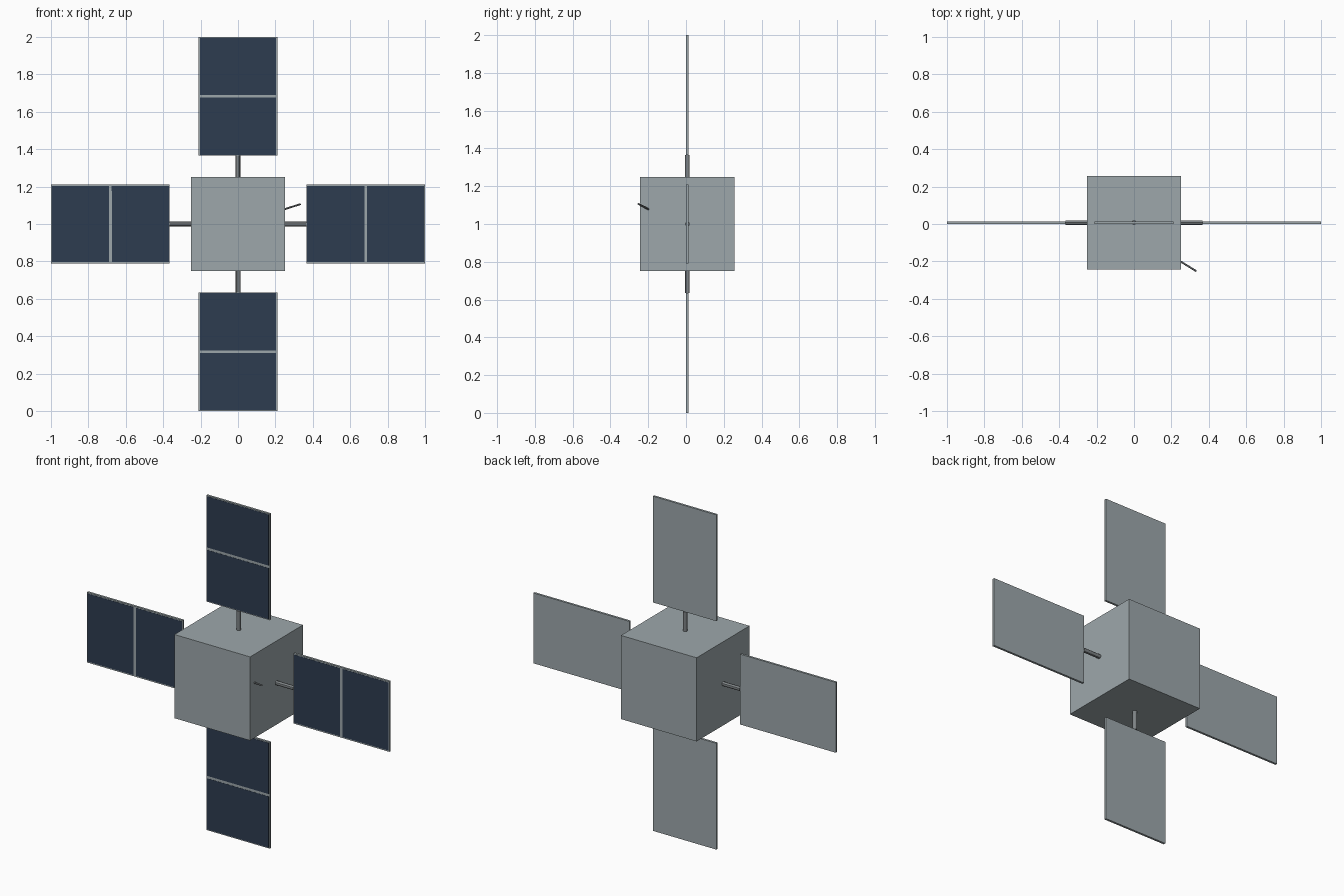
import bpy
from math import pi
from mathutils import Matrix, Vector

cube = bpy.data.objects.get("Cube")
if cube:
    bpy.data.objects.remove(cube, do_unlink=True)

MID = Vector((0, 0.007, 1))   # centre of the body


def material(name, rgb):
    m = bpy.data.materials.new(name)
    m.use_nodes = True
    m.diffuse_color = (*rgb, 1)
    m.node_tree.nodes["Principled BSDF"].inputs["Base Color"].default_value = (*rgb, 1)
    return m


grey = material("light grey metal", (0.34, 0.39, 0.41))
steel = material("strut grey", (0.21, 0.23, 0.24))
navy = material("solar cell navy", (0.027, 0.045, 0.08))


def box(name, centre, size, mat, turn=Matrix()):
    bpy.ops.mesh.primitive_cube_add(size=1)
    ob = bpy.context.object
    ob.name = name
    ob.data.transform(Matrix.Translation(MID) @ turn @ Matrix.Translation(centre)
                      @ Matrix.Diagonal((*size, 1)))
    ob.data.materials.append(mat)
    return ob


def rod(name, start, end, radius, mat, turn=Matrix()):
    start, end = Vector(start), Vector(end)
    axis = end - start
    bpy.ops.mesh.primitive_cylinder_add(vertices=12, radius=radius, depth=axis.length)
    ob = bpy.context.object
    ob.name = name
    ob.data.transform(Matrix.Translation(MID) @ turn @ Matrix.Translation((start + end) / 2)
                      @ axis.to_track_quat('Z', 'Y').to_matrix().to_4x4())
    ob.data.materials.append(mat)
    bpy.ops.object.shade_smooth_by_angle()
    return ob


# Body
box("body", (0, 0, 0), (0.5, 0.5, 0.5), grey)

# Four wings, each built along +x and turned about the y axis
for i, side in enumerate(("left", "top", "right", "bottom")):
    turn = Matrix.Rotation(-i * pi / 2, 4, 'Y')
    rod(side + "_strut", (0.24, 0, 0), (0.366, 0, 0), 0.0125, steel, turn)
    box(side + "_panel_frame", (0.6825, 0, 0), (0.635, 0.013, 0.42), grey, turn)
    # Two cell plates on the front, with a gap between them
    for part, x in (("inner", 0.5225), ("outer", 0.8425)):
        box(f"{side}_{part}_cells", (x, -0.0065, 0), (0.305, 0.002, 0.406), navy, turn)

# Short slanted antenna on the left side near the front
rod("antenna", (0.245, -0.205, 0.078), (0.333, -0.259, 0.106), 0.005, steel)
